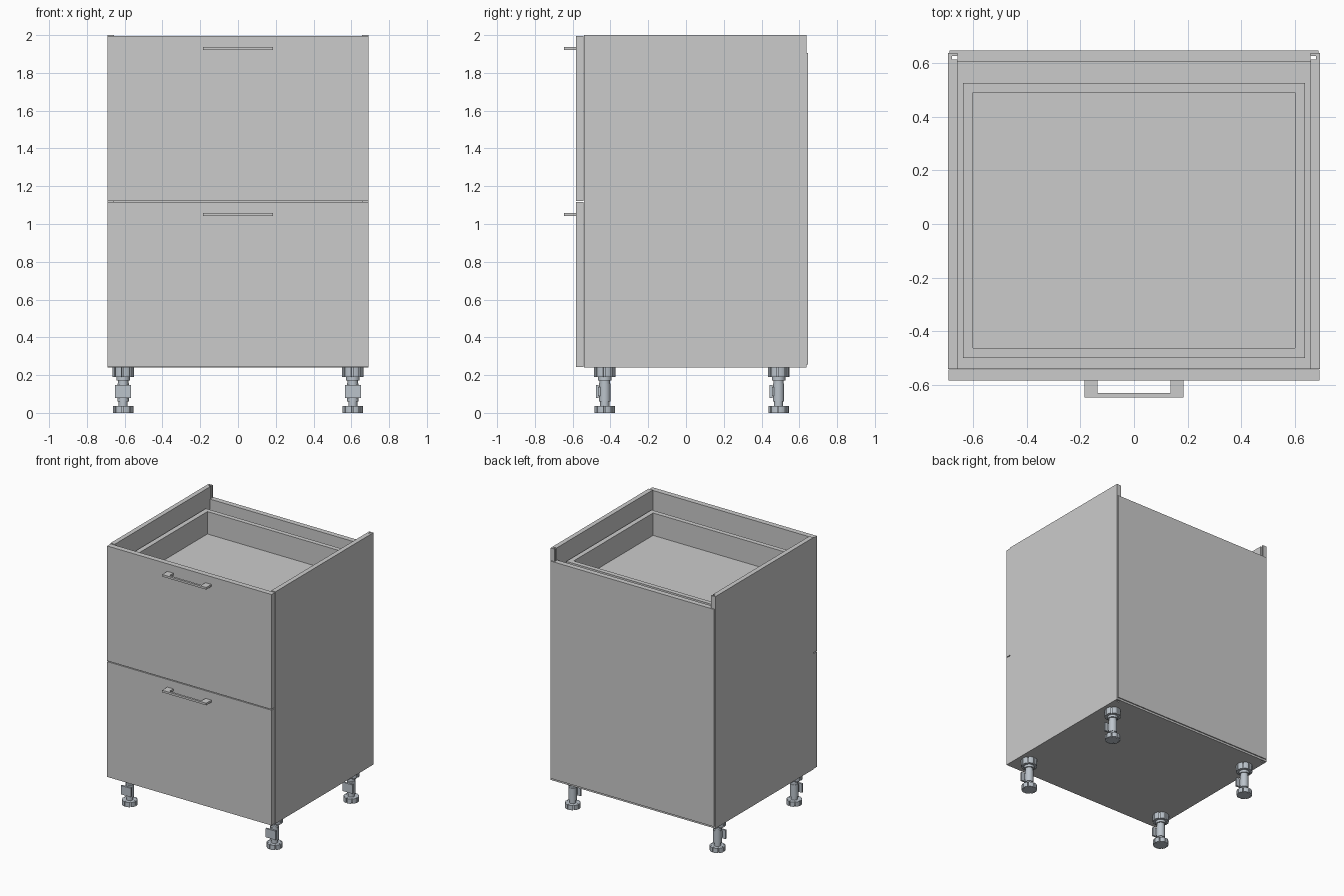
import bpy, bmesh, math

if "Cube" in bpy.data.objects:
    bpy.data.objects.remove(bpy.data.objects["Cube"])

steel = bpy.data.materials.new("leg_plastic")
steel.diffuse_color = (0.50, 0.55, 0.60, 1)
steel.use_nodes = True
steel.node_tree.nodes["Principled BSDF"].inputs["Base Color"].default_value = steel.diffuse_color


def finish(name, bm, mat=None, smooth=False):
    bmesh.ops.recalc_face_normals(bm, faces=bm.faces)
    me = bpy.data.meshes.new(name)
    bm.to_mesh(me)
    bm.free()
    ob = bpy.data.objects.new(name, me)
    bpy.context.collection.objects.link(ob)
    if mat:
        me.materials.append(mat)
    if smooth:
        bpy.ops.object.select_all(action='DESELECT')
        ob.select_set(True)
        bpy.context.view_layer.objects.active = ob
        bpy.ops.object.shade_smooth_by_angle(angle=math.radians(35))
    return ob


def add_box(bm, x0, x1, y0, y1, z0, z1):
    vs = bmesh.ops.create_cube(bm, size=1)["verts"]
    for v in vs:
        v.co = ((x0 + x1) / 2 + v.co.x * (x1 - x0),
                (y0 + y1) / 2 + v.co.y * (y1 - y0),
                (z0 + z1) / 2 + v.co.z * (z1 - z0))


def box(name, *dims, mat=None):
    bm = bmesh.new()
    add_box(bm, *dims)
    return finish(name, bm, mat)


def add_prism(bm, pts, z0, z1):
    # xy outline extruded upward
    f = bm.faces.new([bm.verts.new((x, y, z0)) for x, y in pts])
    top = bmesh.ops.extrude_face_region(bm, geom=[f])["geom"]
    for v in top:
        if isinstance(v, bmesh.types.BMVert):
            v.co.z = z1


def notched_disc(cx, cy, r_out, r_in, teeth, duty):
    # round outline with narrow radial slots
    pts, step = [], 2 * math.pi / teeth
    for i in range(teeth):
        for k in range(5):
            a = i * step + duty * step * k / 4
            pts.append((cx + r_out * math.cos(a), cy + r_out * math.sin(a)))
        for a in (i * step + duty * step, (i + 1) * step):
            pts.append((cx + r_in * math.cos(a), cy + r_in * math.sin(a)))
    return pts


def lathe(bm, profile, cx, cy, seg=24):
    rings = [[bm.verts.new((cx + r * math.cos(2 * math.pi * i / seg),
                            cy + r * math.sin(2 * math.pi * i / seg), z))
              for i in range(seg)] for r, z in profile]
    for a, b in zip(rings, rings[1:]):
        for i in range(seg):
            j = (i + 1) % seg
            bm.faces.new((a[i], a[j], b[j], b[i]))
    bm.faces.new(rings[0])
    bm.faces.new(rings[-1])


# side panels with the rear groove on the inner face
for side, s in (("left", -1), ("right", 1)):
    bm = bmesh.new()
    outline = [(0.657, -0.54), (0.692, -0.54), (0.692, 0.637), (0.657, 0.637),
               (0.657, 0.626), (0.677, 0.626), (0.677, 0.613), (0.657, 0.613)]
    add_prism(bm, [(s * x, y) for x, y in outline], 0.24, 2.0)
    finish(side + "_side_panel", bm)

# carcass floor, back sheet and rear rail
box("bottom_panel", -0.657, 0.657, -0.54, 0.637, 0.24, 0.275)
box("back_sheet", -0.686, 0.686, 0.637, 0.645, 0.255, 1.905)
box("rear_rail", -0.657, 0.657, 0.605, 0.637, 1.70, 1.905)

# drawers: front, handle and box
for level, z0, z1 in (("lower", 0.242, 1.117), ("upper", 1.123, 1.995)):
    box(level + "_drawer_front", -0.69, 0.69, -0.583, -0.542, z0, z1)

    hz = z1 - 0.066
    bm = bmesh.new()
    add_prism(bm, [(-0.185, -0.583), (-0.185, -0.645), (0.185, -0.645),
                   (0.185, -0.583), (0.135, -0.583), (0.135, -0.629),
                   (-0.135, -0.629), (-0.135, -0.583)], hz - 0.008, hz + 0.008)
    finish(level + "_handle", bm)

    top, floor = z1 - 0.125, z1 - 0.295
    under = floor - 0.035
    for side, s in (("left", -1), ("right", 1)):
        box(f"{level}_drawer_{side}_wall", min(s * 0.637, s * 0.6), max(s * 0.637, s * 0.6),
            -0.498, 0.525, under, top)
    box(level + "_drawer_inner_front", -0.6, 0.6, -0.498, -0.462, under, top)
    box(level + "_drawer_back", -0.6, 0.6, 0.49, 0.525, under, top)
    box(level + "_drawer_floor", -0.6, 0.6, -0.462, 0.49, under, floor)

# adjustable legs
for lx, sx in ((-0.608, "left"), (0.608, "right")):
    for ly, sy in ((-0.43, "front"), (0.49, "back")):
        name = f"{sy}_{sx}_leg"
        bm = bmesh.new()
        lathe(bm, [(0.024, 0.03), (0.024, 0.06), (0.030, 0.06), (0.030, 0.155),
                   (0.027, 0.155), (0.027, 0.172), (0.036, 0.172), (0.036, 0.195)], lx, ly)
        finish(name + "_stem", bm, steel, True)
        bm = bmesh.new()
        add_prism(bm, notched_disc(lx, ly, 0.057, 0.046, 8, 0.8), 0.19, 0.24)
        finish(name + "_socket", bm, steel, True)
        bm = bmesh.new()
        add_prism(bm, notched_disc(lx, ly, 0.054, 0.042, 8, 0.85), 0.0, 0.036)
        finish(name + "_foot", bm, steel, True)
        # plinth clip on the front of the stem
        bm = bmesh.new()
        add_box(bm, lx - 0.042, lx + 0.042, ly - 0.047, ly - 0.033, 0.08, 0.147)
        add_box(bm, lx - 0.018, lx + 0.018, ly - 0.033, ly - 0.02, 0.09, 0.137)
        finish(name + "_clip", bm, steel)
